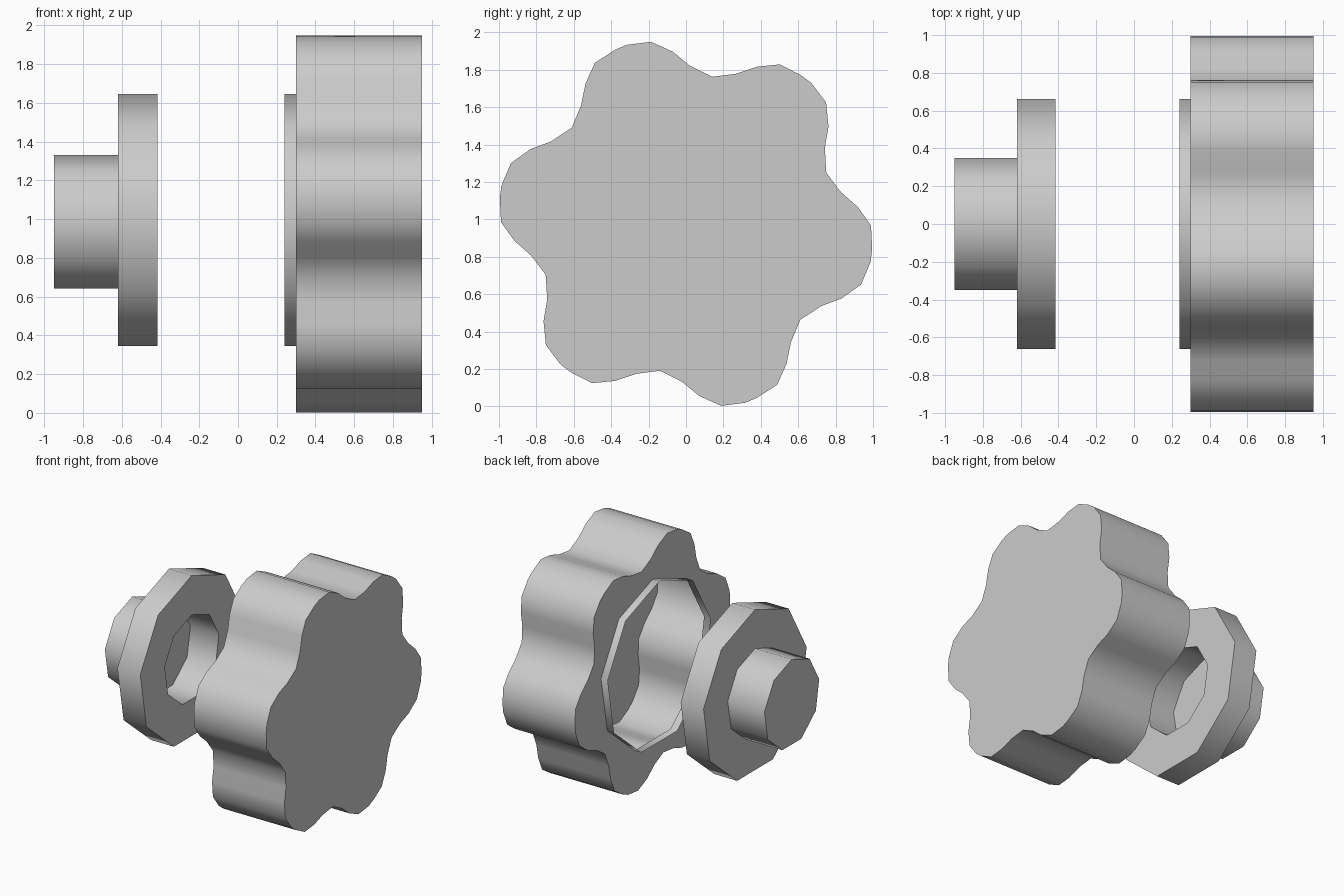
import bpy
import bmesh
from math import sin, cos, pi

cube = bpy.data.objects.get("Cube")
if cube:
    bpy.data.objects.remove(cube, do_unlink=True)

AXIS_Z = 0.976
SIDES = 9
LOBES = 6
RIM = 0.671
HUB = 0.356

# Single plain grey
grey = bpy.data.materials.new("plain_grey")
grey.use_nodes = True
colour = (0.6, 0.6, 0.6, 1)
grey.diffuse_color = colour
grey.node_tree.nodes["Principled BSDF"].inputs["Base Color"].default_value = colour


def circle(radius):
    """Polygon outline with a corner at the top."""
    steps = [2 * pi * i / SIDES for i in range(SIDES)]
    return [(radius * sin(a), radius * cos(a)) for a in steps]


def scallop():
    """Turn one lobe of the outline around the axis."""
    lobe = [(-.487, .861), (-.38, .93), (-.316, .957), (-.187, .973), (-.07, .92),
            (.021, .845), (.139, .786), (.267, .802), (.38, .84)]
    outline = []
    for i in range(LOBES):
        a = 2 * pi * i / LOBES
        outline += [(y * cos(a) + z * sin(a), z * cos(a) - y * sin(a)) for y, z in lobe]
    return outline


def ring(bm, outline, x):
    return [bm.verts.new((x, y, z + AXIS_Z)) for y, z in outline]


def wall(bm, a, b):
    for i in range(len(a)):
        j = (i + 1) % len(a)
        bm.faces.new((a[i], a[j], b[j], b[i]))


def loop_edges(bm, verts):
    return [bm.edges.get((v, verts[i - 1])) for i, v in enumerate(verts)]


def finish(bm, name):
    bmesh.ops.recalc_face_normals(bm, faces=bm.faces[:])
    mesh = bpy.data.meshes.new(name)
    bm.to_mesh(mesh)
    bm.free()
    mesh.materials.append(grey)
    obj = bpy.data.objects.new(name, mesh)
    bpy.context.collection.objects.link(obj)
    bpy.ops.object.select_all(action='DESELECT')
    obj.select_set(True)
    bpy.context.view_layer.objects.active = obj
    bpy.ops.object.shade_smooth_by_angle(angle=pi / 4)


# Hollow scalloped grip with an open collar
bm = bmesh.new()
outer = ring(bm, scallop(), 0.95)
inner = ring(bm, scallop(), 0.30)
collar_base = ring(bm, circle(RIM), 0.30)
collar_lip = ring(bm, circle(RIM), 0.24)
bm.faces.new(outer)
wall(bm, outer, inner)
wall(bm, collar_base, collar_lip)
bmesh.ops.triangle_fill(bm, use_beauty=True,
                        edges=loop_edges(bm, inner) + loop_edges(bm, collar_base))
finish(bm, "scalloped_grip")

# Hub with a flange and a blind socket
bm = bmesh.new()
profile = [(-.95, HUB), (-.62, HUB), (-.62, RIM), (-.415, RIM),
           (-.415, HUB - .004), (-.67, HUB - .004)]
rings = [ring(bm, circle(r), x) for x, r in profile]
for a, b in zip(rings, rings[1:]):
    wall(bm, a, b)
bm.faces.new(rings[0])
bm.faces.new(rings[-1])
finish(bm, "flanged_hub")
